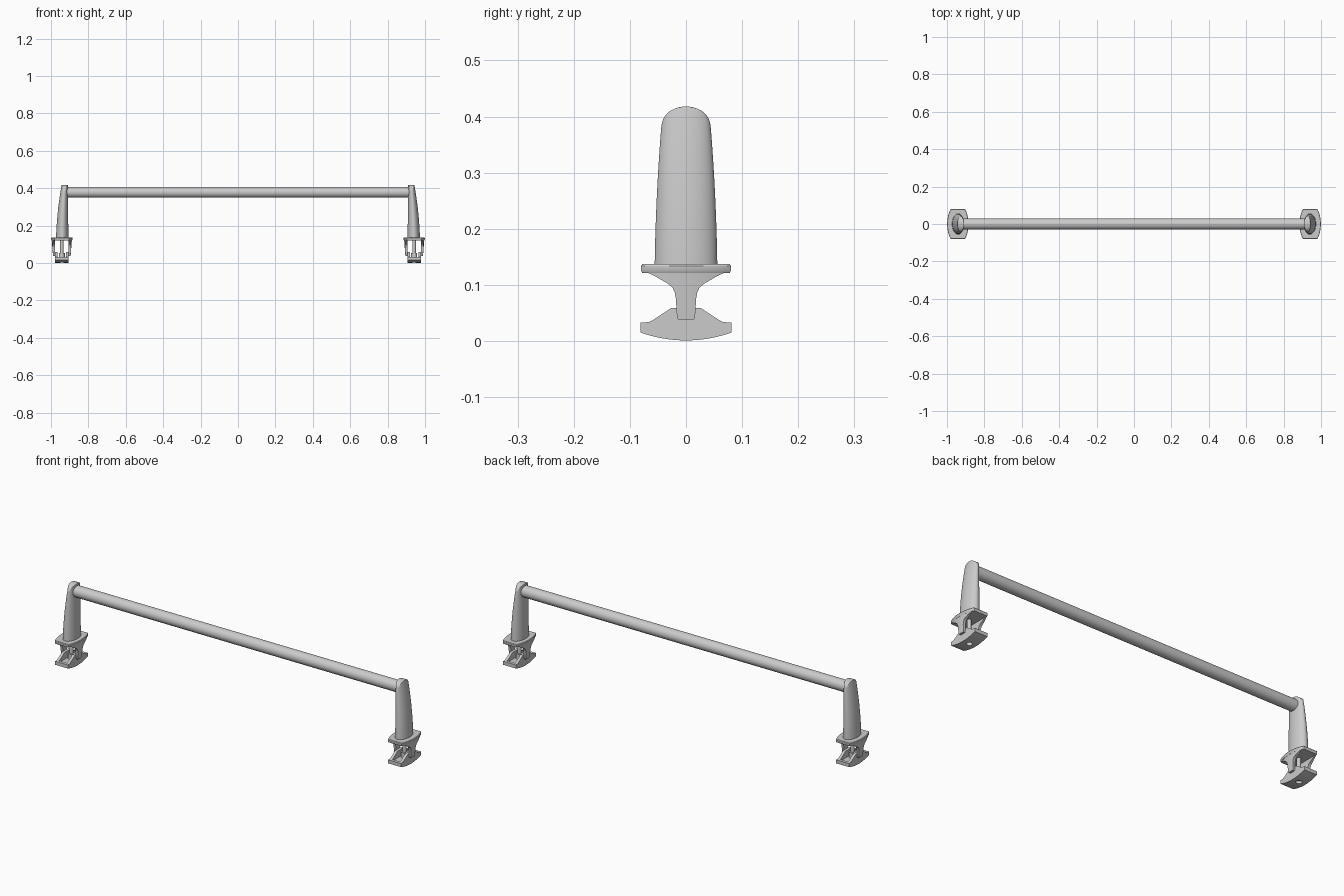
import bpy, bmesh, math
from mathutils import Matrix

if "Cube" in bpy.data.objects:
    bpy.data.objects.remove(bpy.data.objects["Cube"])

CX = 0.942  # centre of the right-hand support


def make(name, bm):
    bmesh.ops.recalc_face_normals(bm, faces=bm.faces)
    me = bpy.data.meshes.new(name)
    bm.to_mesh(me)
    bm.free()
    ob = bpy.data.objects.new(name, me)
    bpy.context.collection.objects.link(ob)
    return ob


def loft(bm, rings):
    rows = [[bm.verts.new(p) for p in r] for r in rings]
    n = len(rows[0])
    for a, b in zip(rows, rows[1:]):
        for i in range(n):
            bm.faces.new((a[i], a[(i + 1) % n], b[(i + 1) % n], b[i]))
    bm.faces.new(rows[0][::-1])
    bm.faces.new(rows[-1])


def extrude_x(bm, profile, x0, x1):
    loft(bm, [[(x, y, z) for y, z in profile] for x in (x0, x1)])


def oval(cx, rx, ry, z, limit=1.0, n=64):
    pts = []
    for i in range(n):
        a = 2 * math.pi * (i + 0.5) / n
        y = max(-limit, min(limit, ry * math.sin(a)))
        pts.append((cx + rx * math.cos(a), y, z))
    return pts


def mirrored(half):
    return half + [(-y, z) for y, z in reversed(half)]


def cylinder(bm, loc, r, depth, rot=Matrix(), seg=48):
    bmesh.ops.create_cone(bm, cap_ends=True, segments=seg, radius1=r, radius2=r,
                          depth=depth, matrix=Matrix.Translation(loc) @ rot)


def apply_bool(ob, cutter, op):
    m = ob.modifiers.new("cut", 'BOOLEAN')
    m.operation, m.object, m.solver = op, cutter, 'EXACT'
    bpy.context.view_layer.objects.active = ob
    bpy.ops.object.modifier_apply(modifier=m.name)
    bpy.data.objects.remove(cutter)


def finish(ob, mirror=True):
    bpy.ops.object.select_all(action='DESELECT')
    ob.select_set(True)
    bpy.context.view_layer.objects.active = ob
    bpy.ops.object.shade_smooth_by_angle(angle=math.radians(32))
    if mirror:
        ob.modifiers.new("other_end", 'MIRROR')


# Long cross bar
bm = bmesh.new()
cylinder(bm, (0, 0, 0.378), 0.029, 1.85, Matrix.Rotation(math.pi / 2, 4, 'Y'), 64)
finish(make("cross_bar", bm), False)

# Tapered post: straight inner side, curved outer side, arched top
bm = bmesh.new()
rings = []
zs = [0.13 + 0.255 * i / 10 for i in range(11)]
zs += [0.385 + 0.033 * math.sin(math.pi / 2 * i / 10) for i in range(1, 11)]
for z in zs:
    t = (z - 0.13) / 0.288
    inner, outer = 0.907 + 0.002 * t, 0.973 - 0.008 * t - 0.022 * t * t
    ry = 0.056 - 0.004 * t - 0.011 * t * t
    dome = max(0.0, (z - 0.385) / 0.033)
    limit = max(0.001, 0.0428 * math.sqrt(max(0, 1 - dome * dome))) if dome else 1
    rings.append(oval((inner + outer) / 2, (outer - inner) / 2, ry, z, limit))
loft(bm, rings)
finish(make("post", bm))

# Oval flange with squared ends
bm = bmesh.new()
loft(bm, [oval(CX, 0.054, 0.106, 0.121, 0.078), oval(CX, 0.057, 0.108, 0.126, 0.08),
          oval(CX, 0.057, 0.108, 0.134, 0.08), oval(CX, 0.055, 0.106, 0.137, 0.078)])
finish(make("flange", bm))

# Clamp cheeks under the flange
bm = bmesh.new()
extrude_x(bm, mirrored([(0.078, 0.128), (0.078, 0.122), (0.067, 0.121), (0.058, 0.117),
                        (0.032, 0.102), (0.024, 0.095), (0.02, 0.086), (0.018, 0.075),
                        (0.016, 0.041), (0.014, 0.038)]), CX - 0.1, CX + 0.1)
cheeks = make("clamp_cheeks", bm)
bm = bmesh.new()
loft(bm, [oval(CX, 0.046, 0.1, 0.02), oval(CX, 0.049, 0.104, 0.06),
          oval(CX, 0.055, 0.107, 0.14)])
apply_bool(cheeks, make("column_helper", bm), 'INTERSECT')
bm = bmesh.new()
bmesh.ops.create_cube(bm, size=1, matrix=Matrix.Translation((CX, 0, 0.07))
                      @ Matrix.Diagonal((0.073, 0.3, 0.104, 1)))
apply_bool(cheeks, make("gap_helper", bm), 'DIFFERENCE')
finish(cheeks)

# Foot plate with curved underside and a bolt hole
arc = [(0.081 * i / 10, 0.001 + 0.014 * (i / 10) ** 2) for i in range(-10, 11)]
bm = bmesh.new()
extrude_x(bm, arc + [(0.081, 0.033), (0.066, 0.033), (0.06, 0.025),
                     (-0.06, 0.025), (-0.066, 0.033), (-0.081, 0.033)],
          CX - 0.036, CX + 0.036)
plate = make("foot_plate", bm)
bm = bmesh.new()
cylinder(bm, (CX, 0, 0), 0.014, 0.03)
apply_bool(plate, make("hole_helper", bm), 'DIFFERENCE')
finish(plate)

# Sloping ribs on the foot
bm = bmesh.new()
for dx in (-0.029, 0.029):
    extrude_x(bm, mirrored([(0.075, 0.02), (0.075, 0.033), (0.066, 0.034), (0.058, 0.038),
                            (0.026, 0.059)]), CX + dx - 0.007, CX + dx + 0.007)
finish(make("foot_ribs", bm))

# Clamp bolt with its nut boss
bm = bmesh.new()
cylinder(bm, (CX, 0, 0.074), 0.009, 0.104, seg=32)
cylinder(bm, (CX, 0, 0.038), 0.016, 0.032, seg=32)
finish(make("clamp_bolt", bm))
